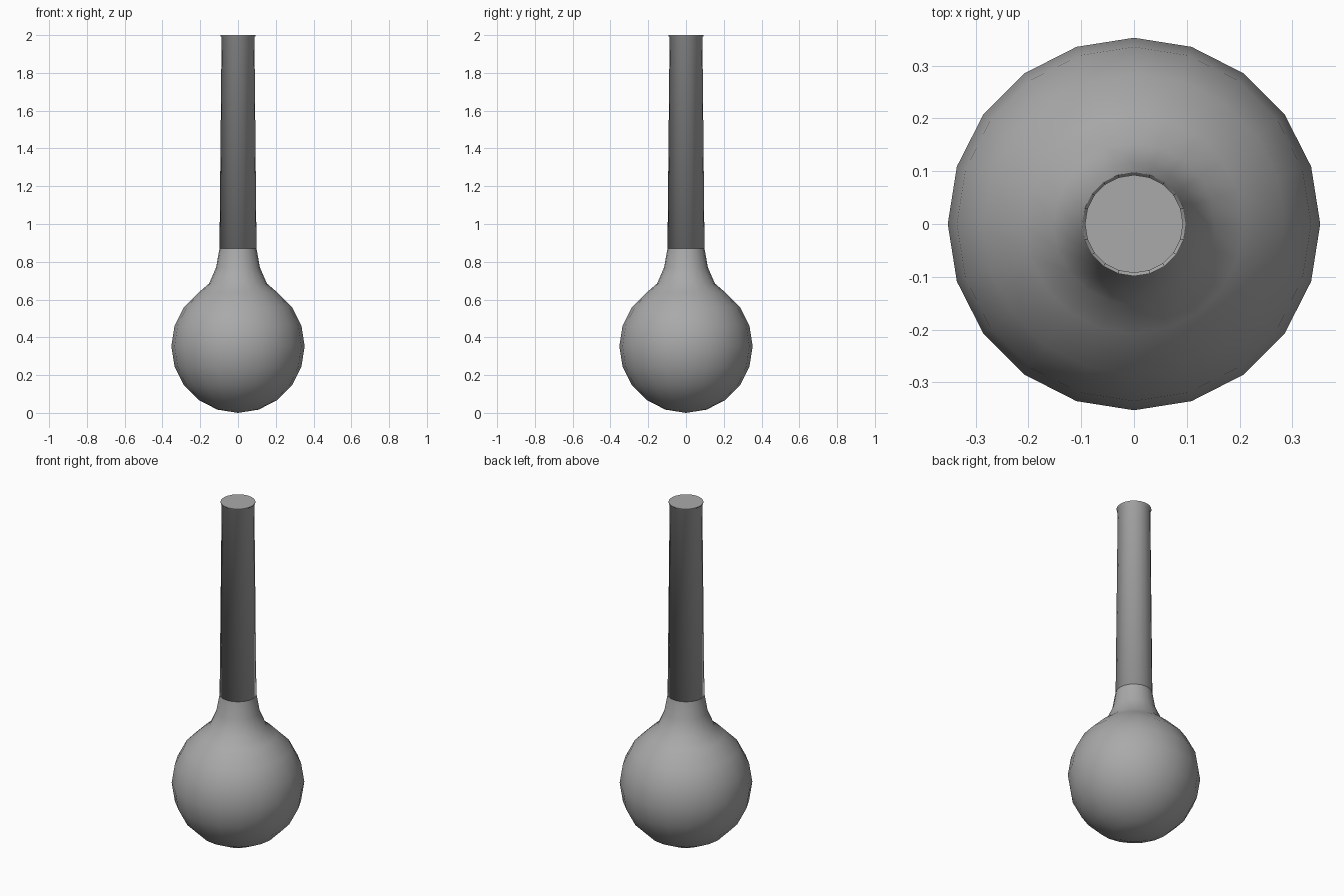
import bpy, bmesh
from math import sin, cos, pi, radians

old = bpy.data.objects.get("Cube")
if old:
    bpy.data.objects.remove(old, do_unlink=True)

SIDES = 20

grey = bpy.data.materials.new("plain_grey")
grey.use_nodes = True
colour = (0.4, 0.4, 0.4, 1)
grey.diffuse_color = colour
grey.node_tree.nodes["Principled BSDF"].inputs["Base Color"].default_value = colour


def lathe(name, profile, cap_top=False, cap_bottom=False, pole=None):
    """Turn a (radius, height) profile around z, with smooth shading."""
    bm = bmesh.new()
    rings = [[bm.verts.new((r * cos(2 * pi * i / SIDES), r * sin(2 * pi * i / SIDES), z))
              for i in range(SIDES)] for r, z in profile]
    for low, high in zip(rings, rings[1:]):
        for i in range(SIDES):
            j = (i + 1) % SIDES
            bm.faces.new((low[i], low[j], high[j], high[i]))
    if pole is not None:
        tip = bm.verts.new((0, 0, pole))
        for i in range(SIDES):
            bm.faces.new((tip, rings[0][(i + 1) % SIDES], rings[0][i]))
    if cap_bottom:
        bm.faces.new(rings[0][::-1])
    for face in bm.faces:
        face.smooth = True
    if cap_top:
        cap = bm.faces.new(rings[-1])
        for edge in cap.edges:
            edge.smooth = False
    mesh = bpy.data.meshes.new(name)
    bm.to_mesh(mesh)
    bm.free()
    mesh.materials.append(grey)
    obj = bpy.data.objects.new(name, mesh)
    bpy.context.collection.objects.link(obj)
    return obj


# Round bulb that flows up into a flared shoulder
R = 0.353
bulb = [(R * sin(radians(a)), R - R * cos(radians(a))) for a in range(18, 145, 18)]
shoulder = [(0.153, 0.685), (0.116, 0.77), (0.098, 0.87)]
lathe("bulb", bulb + shoulder, pole=0)

# Long tapered neck with a thin lip and a closed top
lathe("neck", [(0.098, 0.87), (0.087, 1.99), (0.093, 1.995), (0.093, 2.0)],
      cap_top=True, cap_bottom=True)
